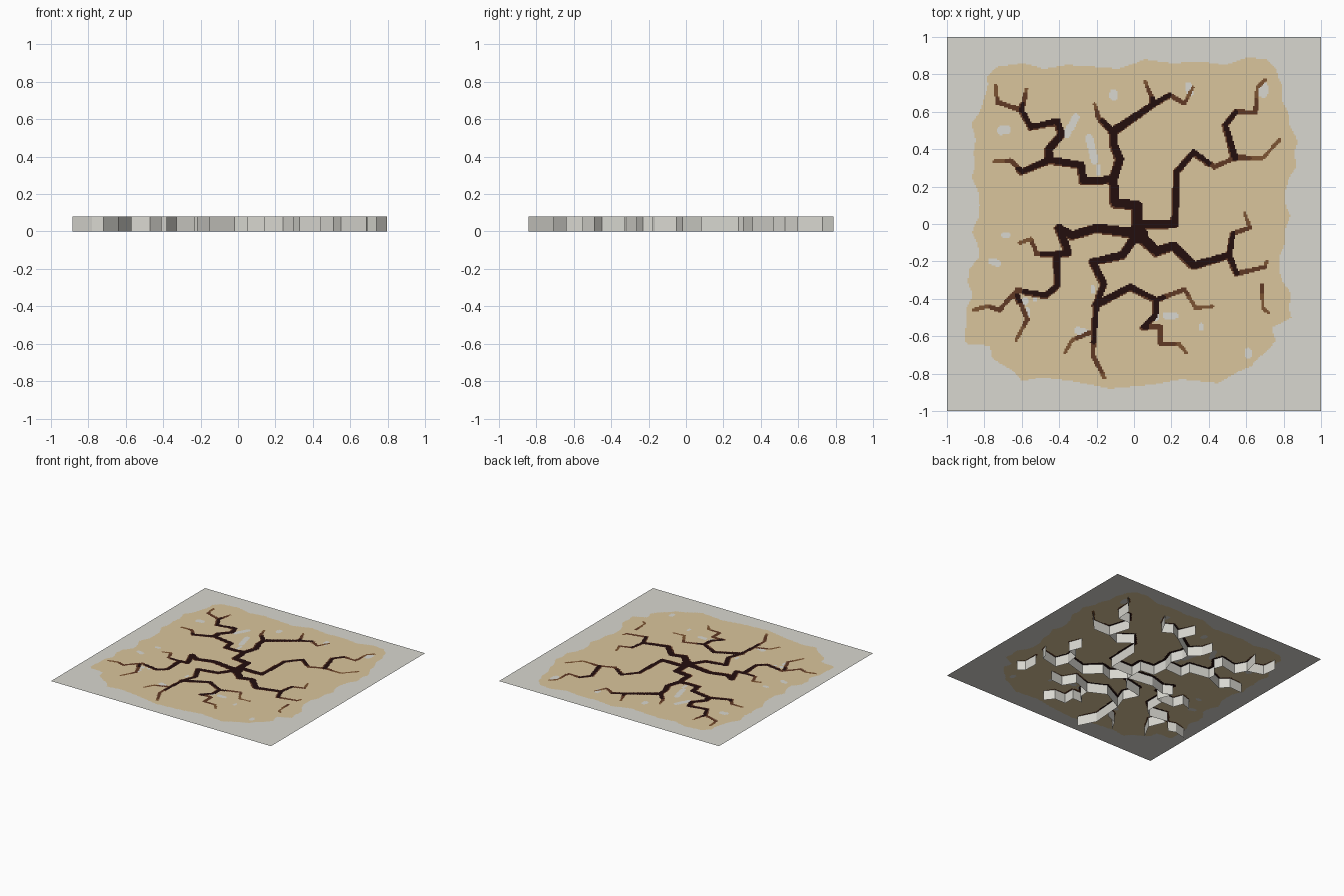
import bpy, bmesh, math
from mathutils import Vector

H = 0.08          # height of the cracked ground sheet
N = 270           # painted cells along each side
STEP = 2.0 / N


def srgb(r, g, b):
    f = lambda c: c / 12.92 if c <= 0.04045 else ((c + 0.055) / 1.055) ** 2.4
    return (f(r / 255), f(g / 255), f(b / 255), 1)


def material(name, *rgb):
    m = bpy.data.materials.new(name)
    m.diffuse_color = srgb(*rgb)
    return m


GREY, TAN, LIGHT, BROWN, DARK = range(5)
mats = [material("pale_grey", 216, 215, 208), material("dry_sand", 218, 197, 156),
        material("light_brown", 124, 84, 50), material("brown", 96, 56, 36),
        material("near_black", 35, 14, 13)]
cells = [[GREY] * N for _ in range(N)]     # cells[row y][column x]


def paint(p, q, r0, r1, colour, keep_darker=True):
    """Colour all cells within a tapering capsule from p to q."""
    r = max(r0, r1)
    lo = [max(0, int((min(p[k], q[k]) - r + 1) / STEP)) for k in (0, 1)]
    hi = [min(N - 1, int((max(p[k], q[k]) + r + 1) / STEP)) for k in (0, 1)]
    dx, dy = q[0] - p[0], q[1] - p[1]
    ll = dx * dx + dy * dy or 1e-9
    for j in range(lo[1], hi[1] + 1):
        y = -1 + (j + 0.5) * STEP
        for i in range(lo[0], hi[0] + 1):
            x = -1 + (i + 0.5) * STEP
            t = min(1, max(0, ((x - p[0]) * dx + (y - p[1]) * dy) / ll))
            d = math.hypot(x - p[0] - t * dx, y - p[1] - t * dy)
            if d <= r0 + (r1 - r0) * t:
                if not keep_darker or cells[j][i] < colour:
                    cells[j][i] = colour


# Sand patch outline, filled row by row
outline = [(-.78, .79), (-.73, .84), (-.6, .86), (-.48, .83), (-.36, .85), (-.2, .84),
           (-.08, .83), (.05, .88), (.2, .86), (.35, .87), (.48, .85), (.6, .89), (.7, .88),
           (.77, .82), (.8, .66), (.83, .55), (.87, .44), (.86, .3), (.8, .17), (.83, .05),
           (.8, -.1), (.77, -.25), (.83, -.36), (.84, -.5), (.74, -.55), (.76, -.62),
           (.63, -.76), (.55, -.79), (.45, -.85), (.25, -.83), (.1, -.86), (-.12, -.88),
           (-.33, -.84), (-.5, -.82), (-.6, -.84), (-.66, -.78), (-.76, -.71), (-.78, -.65),
           (-.9, -.64), (-.9, -.5), (-.87, -.38), (-.89, -.24), (-.82, -.18), (-.86, -.05),
           (-.82, .1), (-.86, .25), (-.85, .4), (-.86, .55), (-.8, .65)]
for j in range(N):
    y = -1 + (j + 0.5) * STEP
    xs = sorted(a[0] + (y - a[1]) * (b[0] - a[0]) / (b[1] - a[1])
                for a, b in zip(outline, outline[1:] + outline[:1])
                if (a[1] > y) != (b[1] > y))
    for x0, x1 in zip(xs[::2], xs[1::2]):
        wob = 0.006 * math.sin(y * 45)
        for i in range(N):
            if x0 + wob <= -1 + (i + 0.5) * STEP <= x1 + wob:
                cells[j][i] = TAN

# Bare grey specks in the sand
for x0, y0, x1, y1, r in [(-.24, .46, -.21, .34, .02), (-.36, .48, -.31, .57, .02),
                          (-.71, .5, -.68, .505, .023), (-.11, .7, -.11, .68, .02),
                          (.69, .74, .69, .7, .025), (.29, .74, .3, .7, .018),
                          (.17, -.49, .22, -.49, .018), (.11, -.47, .12, -.5, .016),
                          (.36, -.54, .36, -.56, .012), (.61, -.68, .61, -.7, .018),
                          (-.3, -.57, -.26, -.58, .02), (-.6, -.43, -.58, -.41, .018),
                          (-.53, -.37, -.53, -.4, .014), (-.22, -.34, -.22, -.36, .012),
                          (-.7, -.06, -.67, -.06, .012), (-.76, -.2, -.73, -.21, .018),
                          (-.57, -.46, -.57, -.49, .014), (-.19, .27, -.19, .31, .012)]:
    paint((x0, y0), (x1, y1), r, r, GREY, keep_darker=False)

walls = bmesh.new()


def crack(pts, w0, w1, tip=True):
    """Paint one crack that narrows from w0 to w1 and hang its wall below it."""
    lens = [math.dist(a, b) for a, b in zip(pts, pts[1:])]
    total, run = sum(lens), 0
    for a, b, l in zip(pts, pts[1:], lens):
        parts = 4
        for k in range(parts):
            p, q = (Vector(a).lerp(Vector(b), (k + e) / parts) for e in (0, 1))
            r0, r1 = (w0 + (w1 - w0) * (run + l * (k + e) / parts) / total for e in (0, 1))
            off = Vector((-0.004, -0.004))
            if r0 > 0.0125:
                paint(p + off, q + off, r0 + .003, r1 + .003, BROWN)
                paint(p, q, r0, r1, DARK)
            else:
                paint(p, q, r0 + .002, r1 + .002, BROWN if r0 > .0095 else LIGHT)
        run += l
    line = [Vector(p) for p in pts]
    if tip:
        line[-1] = line[-1] + (line[-1] - line[-2]).normalized() * 0.025
    cols = [[walls.verts.new((p.x, p.y, z)) for z in (0, H)] for p in line]
    for a, b in zip(cols, cols[1:]):
        walls.faces.new((a[0], b[0], b[1], a[1]))


# North cracks
crack([(.02, -.05), (.02, .1), (-.1, .115), (-.11, .24), (-.075, .345), (-.11, .435),
       (-.11, .495)], .026, .019, tip=False)
crack([(-.11, .495), (.11, .645), (.19, .69), (.27, .645), (.315, .73)], .022, .007)
crack([(.11, .645), (.06, .76)], .013, .007)
crack([(-.11, .495), (-.19, .57), (-.21, .64)], .017, .007)
# North-west cracks
crack([(-.11, .24), (-.27, .23), (-.28, .315), (-.45, .345)], .019, .018, tip=False)
crack([(-.45, .345), (-.6, .28), (-.66, .34), (-.75, .335)], .019, .007)
crack([(-.45, .345), (-.455, .4), (-.385, .48), (-.41, .55), (-.55, .52), (-.6, .61),
       (-.73, .65), (-.74, .74)], .021, .008)
crack([(-.6, .61), (-.575, .72)], .014, .007)
# North-east cracks
crack([(.02, 0), (.22, 0), (.23, .28), (.32, .385), (.43, .305), (.54, .355), (.69, .355),
       (.78, .45)], .021, .007)
crack([(.54, .355), (.49, .53), (.545, .6), (.65, .595), (.66, .73), (.7, .77)], .017, .007)
# East cracks
crack([(.02, -.05), (.12, -.145), (.21, -.115), (.32, -.22), (.51, -.165)], .026, .017,
      tip=False)
crack([(.51, -.165), (.53, -.05), (.62, -.02), (.59, .06)], .015, .007)
crack([(.51, -.165), (.55, -.265), (.7, -.23), (.71, -.2)], .015, .008)
crack([(.685, -.33), (.69, -.45), (.72, -.475)], .01, .007)
# South cracks
crack([(.02, -.05), (-.06, -.165), (-.22, -.2), (-.16, -.32), (-.2, -.43), (-.22, -.7),
       (-.16, -.82)], .022, .009)
crack([(-.23, -.58), (-.33, -.62), (-.37, -.69)], .011, .007)
crack([(-.2, -.43), (-.02, -.335), (.12, -.405), (.27, -.35), (.33, -.45), (.42, -.44)],
      .02, .006)
crack([(.12, -.405), (.115, -.49), (.05, -.55), (.14, -.55), (.14, -.64), (.24, -.64),
       (.28, -.69)], .015, .008)
# West cracks
crack([(.02, -.05), (-.2, -.02), (-.33, -.06), (-.4, -.02), (-.35, -.15), (-.41, -.16),
       (-.41, -.33), (-.47, -.38), (-.625, -.355), (-.72, -.46), (-.78, -.44),
       (-.86, -.46)], .026, .008)
crack([(-.41, -.16), (-.52, -.16), (-.55, -.08), (-.61, -.1)], .014, .007)
crack([(-.625, -.38), (-.57, -.51), (-.63, -.62)], .013, .007)
# Widened hub where the cracks meet
paint((.01, -.05), (.03, -.06), .045, .045, DARK)


def finish(name, bm, slots):
    me = bpy.data.meshes.new(name)
    bm.to_mesh(me)
    bm.free()
    for m in slots:
        me.materials.append(m)
    ob = bpy.data.objects.new(name, me)
    bpy.context.collection.objects.link(ob)


# Ground sheet: fine grid, each face takes its painted colour
ground = bmesh.new()
bmesh.ops.create_grid(ground, x_segments=N, y_segments=N, size=1)
for f in ground.faces:
    c = f.calc_center_median()
    f.material_index = cells[min(N - 1, int((c.y + 1) / STEP))][min(N - 1, int((c.x + 1) / STEP))]
bmesh.ops.translate(ground, verts=ground.verts, vec=(0, 0, H))
finish("ground_sheet", ground, mats)

# Thin walls hanging below the cracks
finish("crack_walls", walls, [mats[GREY]])
